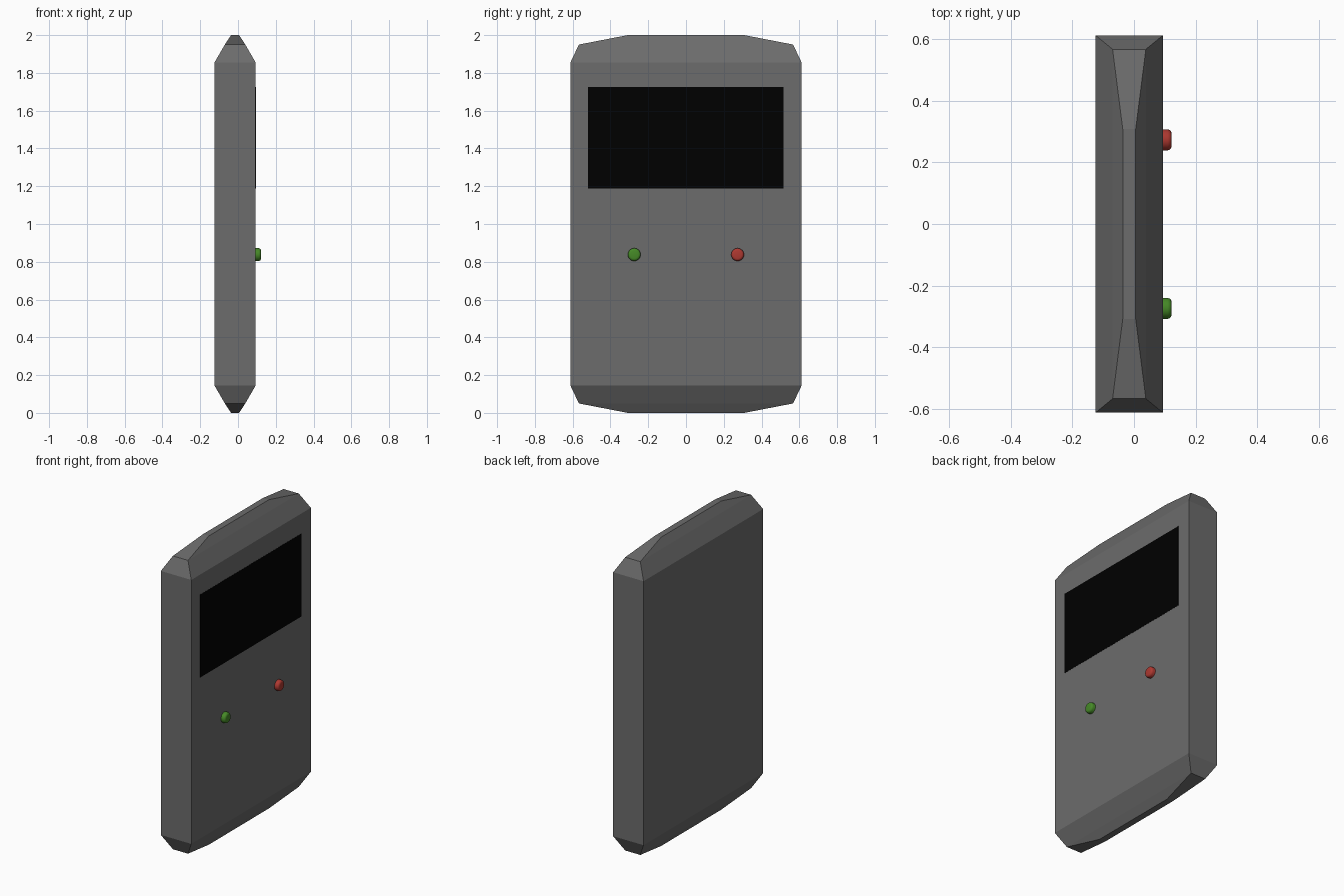
import bpy, bmesh, math
from mathutils import Matrix

if "Cube" in bpy.data.objects:
    bpy.data.objects.remove(bpy.data.objects["Cube"])

CX, FACE = -0.0155, 0.094


def material(name, rgb):
    m = bpy.data.materials.new(name)
    m.diffuse_color = (*rgb, 1)
    m.use_nodes = True
    m.node_tree.nodes["Principled BSDF"].inputs["Base Color"].default_value = m.diffuse_color
    return m


def finish(bm, name, mat):
    bmesh.ops.recalc_face_normals(bm, faces=bm.faces)
    me = bpy.data.meshes.new(name)
    bm.to_mesh(me)
    bm.free()
    ob = bpy.data.objects.new(name, me)
    bpy.context.collection.objects.link(ob)
    me.materials.append(mat)
    return ob


# Casing: stacked rectangles (half thickness, half width, height), mirrored top to bottom
lower = [(0.021, 0.308, 0.0), (0.054, 0.567, 0.05), (0.109, 0.612, 0.145)]
layers = lower + [(hx, hy, 2 - z) for hx, hy, z in reversed(lower)]
bm = bmesh.new()
rings = [[bm.verts.new((CX + sx * hx, sy * hy, z))
          for sx, sy in ((-1, -1), (1, -1), (1, 1), (-1, 1))]
         for hx, hy, z in layers]
for a, b in zip(rings, rings[1:]):
    for i in range(4):
        j = (i + 1) % 4
        bm.faces.new((a[i], a[j], b[j], b[i]))
bm.faces.new(rings[0])
bm.faces.new(rings[-1])
finish(bm, "casing", material("casing_grey", (0.15, 0.15, 0.15)))

# Screen: thin panel almost flush with the +x face
bm = bmesh.new()
bmesh.ops.create_cube(bm, size=1, matrix=Matrix.Translation((FACE - 0.0005, -0.002, 1.457))
                      @ Matrix.Diagonal((0.002, 1.036, 0.537, 1)))
finish(bm, "screen", material("screen_black", (0, 0, 0)))


# Buttons: short discs with a rounded outer rim
def button(name, y, rgb):
    bm = bmesh.new()
    bmesh.ops.create_cone(bm, cap_ends=True, segments=24, radius1=0.034, radius2=0.034,
                          depth=0.04, matrix=Matrix.Translation((0.102, y, 0.838))
                          @ Matrix.Rotation(math.pi / 2, 4, 'Y'))
    rim = [e for e in bm.edges if all(v.co.x > 0.11 for v in e.verts)]
    bmesh.ops.bevel(bm, geom=rim, offset=0.013, segments=3, profile=0.5, affect='EDGES')
    ob = finish(bm, name, material(name + "_colour", rgb))
    bpy.context.view_layer.objects.active = ob
    ob.select_set(True)
    bpy.ops.object.shade_smooth_by_angle(angle=math.radians(40))
    ob.select_set(False)


button("green_button", -0.274, (0.06, 0.25, 0.02))
button("red_button", 0.273, (0.42, 0.04, 0.03))
